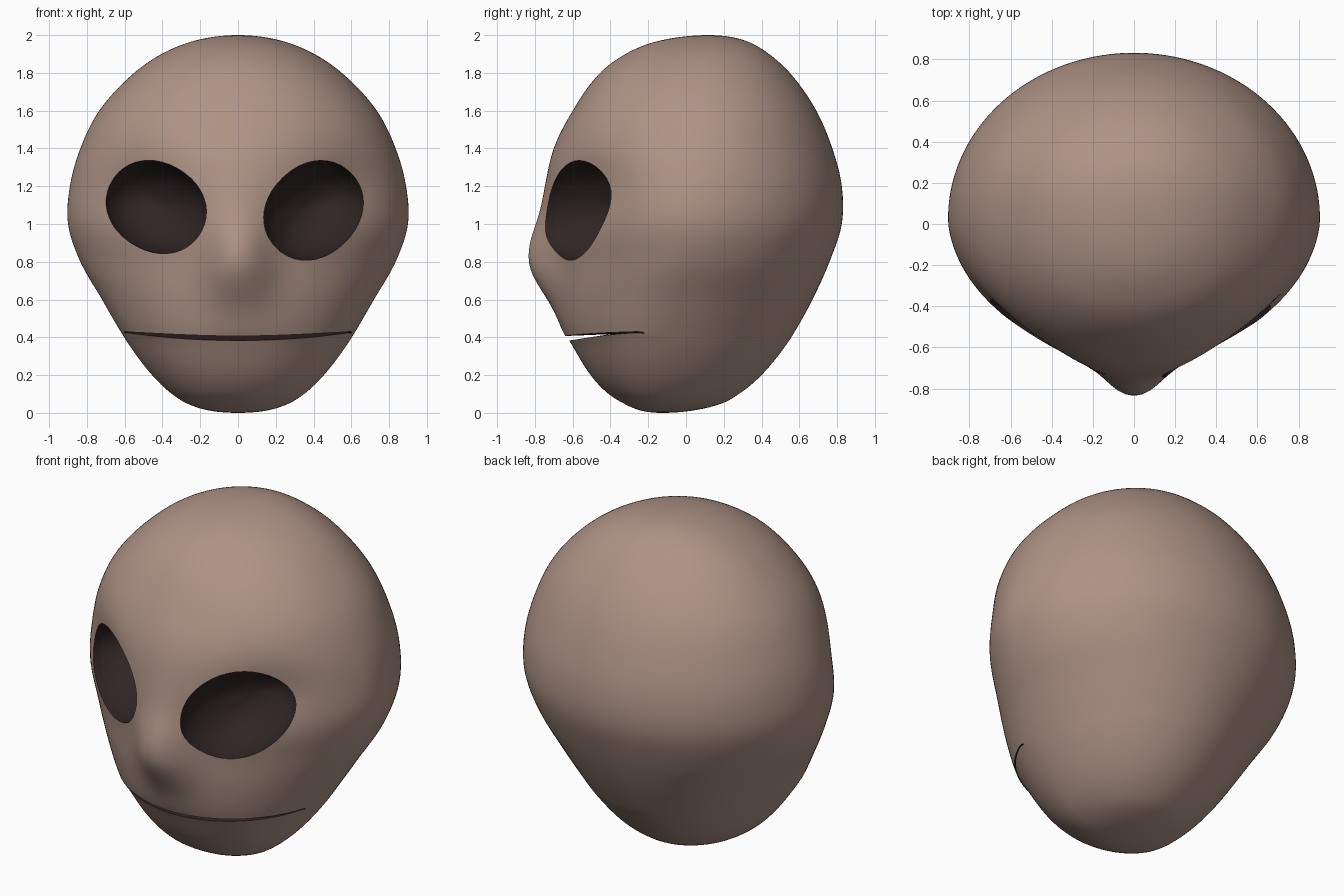
import bpy, bmesh, math
from mathutils import Vector

if "Cube" in bpy.data.objects:
    bpy.data.objects.remove(bpy.data.objects["Cube"])

SEG, ROWS = 128, 90

# Head profile: z, half width, front y, back y, centre y, front roundness
PROFILE = [
    (0.00, 0.00, -0.13, -0.13, -0.13, 2.0),
    (0.01, 0.14, -0.23, 0.02, -0.13, 2.0),
    (0.05, 0.27, -0.33, 0.19, -0.13, 2.0),
    (0.10, 0.35, -0.41, 0.28, -0.13, 2.0),
    (0.20, 0.455, -0.505, 0.40, -0.12, 2.0),
    (0.38, 0.59, -0.615, 0.545, -0.11, 1.95),
    (0.42, 0.615, -0.645, 0.57, -0.11, 1.95),
    (0.60, 0.72, -0.69, 0.67, -0.06, 1.85),
    (0.80, 0.835, -0.71, 0.76, 0.00, 1.75),
    (1.00, 0.90, -0.735, 0.825, 0.02, 1.75),
    (1.20, 0.89, -0.74, 0.825, 0.04, 1.8),
    (1.40, 0.835, -0.70, 0.775, 0.05, 1.9),
    (1.60, 0.735, -0.60, 0.69, 0.07, 2.05),
    (1.80, 0.55, -0.455, 0.55, 0.09, 2.1),
    (1.90, 0.405, -0.32, 0.44, 0.10, 2.05),
    (1.96, 0.265, -0.18, 0.34, 0.11, 2.0),
    (1.99, 0.135, -0.03, 0.24, 0.12, 2.0),
    (2.00, 0.00, 0.12, 0.12, 0.12, 2.0),
]
# Eye openings: centre x, centre z, long radius, short radius, tilt in degrees
EYES = [(0.40, 1.072, 0.28, 0.238, 45), (-0.433, 1.09, 0.272, 0.233, 150)]
MOUTH_Z, MOUTH_X, MOUTH_GAP, MOUTH_RISE = 0.395, 0.60, 0.012, 0.036


def polar(z):
    return math.acos(max(-1, min(1, 1 - z)))


KEYS = [polar(p[0]) for p in PROFILE]


def section(z):
    """Smooth interpolation of the profile at height z."""
    t = polar(z)
    i = max(k for k in range(len(KEYS) - 1) if KEYS[k] <= t or k == 0)
    h = KEYS[i + 1] - KEYS[i]
    u = (t - KEYS[i]) / h

    def slope(k, col):
        a, b = max(k - 1, 0), min(k + 1, len(KEYS) - 1)
        return (PROFILE[b][col] - PROFILE[a][col]) / (KEYS[b] - KEYS[a])
    return [(2*u**3 - 3*u**2 + 1) * PROFILE[i][c] + (u**3 - 2*u**2 + u) * h * slope(i, c)
            + (3*u**2 - 2*u**3) * PROFILE[i + 1][c] + (u**3 - u**2) * h * slope(i + 1, c)
            for c in range(1, 6)]


def power(v, e):
    return math.copysign(abs(v) ** e, v)


def surface(z, a, lip):
    """Point on the head; lip is -1 or 1 on the two rows edging the mouth."""
    c, s = math.cos(a), math.sin(a)
    facing = max(0, min(1, -s / 0.3))
    facing = facing * facing * (3 - 2 * facing)
    # Curve of the mouth
    r = min(1.0, abs(section(z)[0] * c) / MOUTH_X)
    gap = max(0.002, MOUTH_GAP * (1 - r ** 3)) if s < 0 else 0.002
    rise = MOUTH_RISE * r * r * facing * math.exp(-((z - MOUTH_Z) / 0.12) ** 2)
    z += rise + lip * (gap - MOUTH_GAP)
    w, front, back, cy, p = section(z)
    if s >= 0:
        return w * c, cy + (back - cy) * s, z
    x, y = w * power(c, 2 / p), cy + (cy - front) * power(s, 2 / p)
    # Nose
    dz = (z - 0.80) / (0.20 if z < 0.80 else 0.24)
    nose_w = 0.175 - 0.03 * max(0, min(1, (z - 0.75) / 0.3))
    y -= 0.122 * math.exp(-dz * dz - abs(x / nose_w) ** 2.4) * facing
    # Hollows under the brow
    ex, ez = (abs(x) - 0.54) / 0.22, (z - 1.18) / 0.18
    y += 0.065 * math.exp(-ex * ex - ez * ez) * facing
    return x, y, z


def eye_distance(co, eye):
    """Negative inside the eye opening."""
    if co.y > 0:
        return 1.0
    cx, cz, ra, rb, tilt = eye
    t = math.radians(tilt)
    dx, dz = co.x - cx, co.z - cz
    u = (dx * math.cos(t) + dz * math.sin(t)) / ra
    v = (dz * math.cos(t) - dx * math.sin(t)) / rb
    return (abs(u) ** 2.1 + abs(v) ** 2.1) ** (1 / 2.1) - 1


def line_opening(bm, rim, place, steps):
    """Dark lining swept inward from an opening's rim."""
    start = {v: v.co.copy() for e in rim for v in e.verts}
    prev = {v: v for v in start}
    for e in rim:
        e.smooth = False
    for i in range(1, steps + 1):
        ring = {v: bm.verts.new(place(co, i / steps)) for v, co in start.items()}
        for e in rim:
            a, b = e.verts
            if e.link_loops[0].vert == a:
                a, b = b, a
            bm.faces.new((prev[a], prev[b], ring[b], ring[a])).material_index = 1
        prev = ring
    bmesh.ops.remove_doubles(bm, verts=list(prev.values()), dist=0.0005)


# Rows of the head, with two extra rows for the lips
rows = [(1 - math.cos(math.pi * i / ROWS), 0) for i in range(1, ROWS)]
rows = [r for r in rows if abs(r[0] - MOUTH_Z) > 0.022]
rows += [(MOUTH_Z - MOUTH_GAP, -1), (MOUTH_Z + MOUTH_GAP, 1)]
rows.sort()

bm = bmesh.new()
rings = [[bm.verts.new(surface(z, 2 * math.pi * (j + 0.5) / SEG, lip)) for j in range(SEG)]
         for z, lip in rows]
bottom = bm.verts.new((0, -0.13, 0))
top = bm.verts.new((0, 0.12, 2))
for j in range(SEG):
    k = (j + 1) % SEG
    bm.faces.new((bottom, rings[0][k], rings[0][j]))
    bm.faces.new((top, rings[-1][j], rings[-1][k]))
    for i in range(len(rings) - 1):
        a, b = rings[i], rings[i + 1]
        # Leave the mouth slit open
        if rows[i][1] == -1 and a[j].co.y < -0.15 and max(abs(a[j].co.x), abs(a[k].co.x)) < MOUTH_X:
            continue
        bm.faces.new((a[j], a[k], b[k], b[j]))

# Cut the eye openings along clean outlines
for eye in EYES:
    cuts = []
    for e in list(bm.edges):
        v0, v1 = e.verts
        d0, d1 = eye_distance(v0.co, eye), eye_distance(v1.co, eye)
        if d0 * d1 < 0:
            cuts.append(bmesh.utils.edge_split(e, v0, d0 / (d0 - d1))[1])
    bmesh.ops.connect_verts(bm, verts=cuts)
    inside = [f for f in bm.faces if eye_distance(f.calc_center_median(), eye) < 0]
    bmesh.ops.delete(bm, geom=inside, context='FACES')

# Eye sockets: deep rounded bowls
open_edges = [e for e in bm.edges if e.is_boundary]
for side in (1, -1):
    rim = [e for e in open_edges if e.verts[0].co.z > 0.6 and e.verts[0].co.x * side > 0]
    mid = sum((e.verts[0].co + e.verts[1].co for e in rim), Vector()) / (2 * len(rim))
    inward = Vector((-0.3 * side, 0.95, 0)) * 0.3

    def bowl(co, t):
        a = t * math.pi / 2
        return mid + (co - mid) * math.cos(a) + inward * math.sin(a)
    line_opening(bm, rim, bowl, 10)


# Mouth: shallow pocket closing to a line
def pocket(co, t):
    r = min(1, abs(co.x) / MOUTH_X)
    y = -0.40 + 0.17 * r * r
    end = Vector((co.x * 0.88, y, MOUTH_Z + MOUTH_RISE * (y + 0.63) / 0.38))
    return co.lerp(end, t)


line_opening(bm, [e for e in open_edges if e.verts[0].co.z < 0.6], pocket, 4)

for f in bm.faces:
    f.smooth = True
mesh = bpy.data.meshes.new("head_shell")
bm.to_mesh(mesh)
bm.free()
for name, color in (("dusty_brown", (0.425, 0.292, 0.235, 1)),
                    ("socket_dark", (0.029, 0.018, 0.018, 1))):
    mat = bpy.data.materials.new(name)
    mat.diffuse_color = color
    mat.use_nodes = True
    mat.node_tree.nodes["Principled BSDF"].inputs["Base Color"].default_value = mat.diffuse_color
    mesh.materials.append(mat)
head = bpy.data.objects.new("head_shell", mesh)
bpy.context.collection.objects.link(head)
